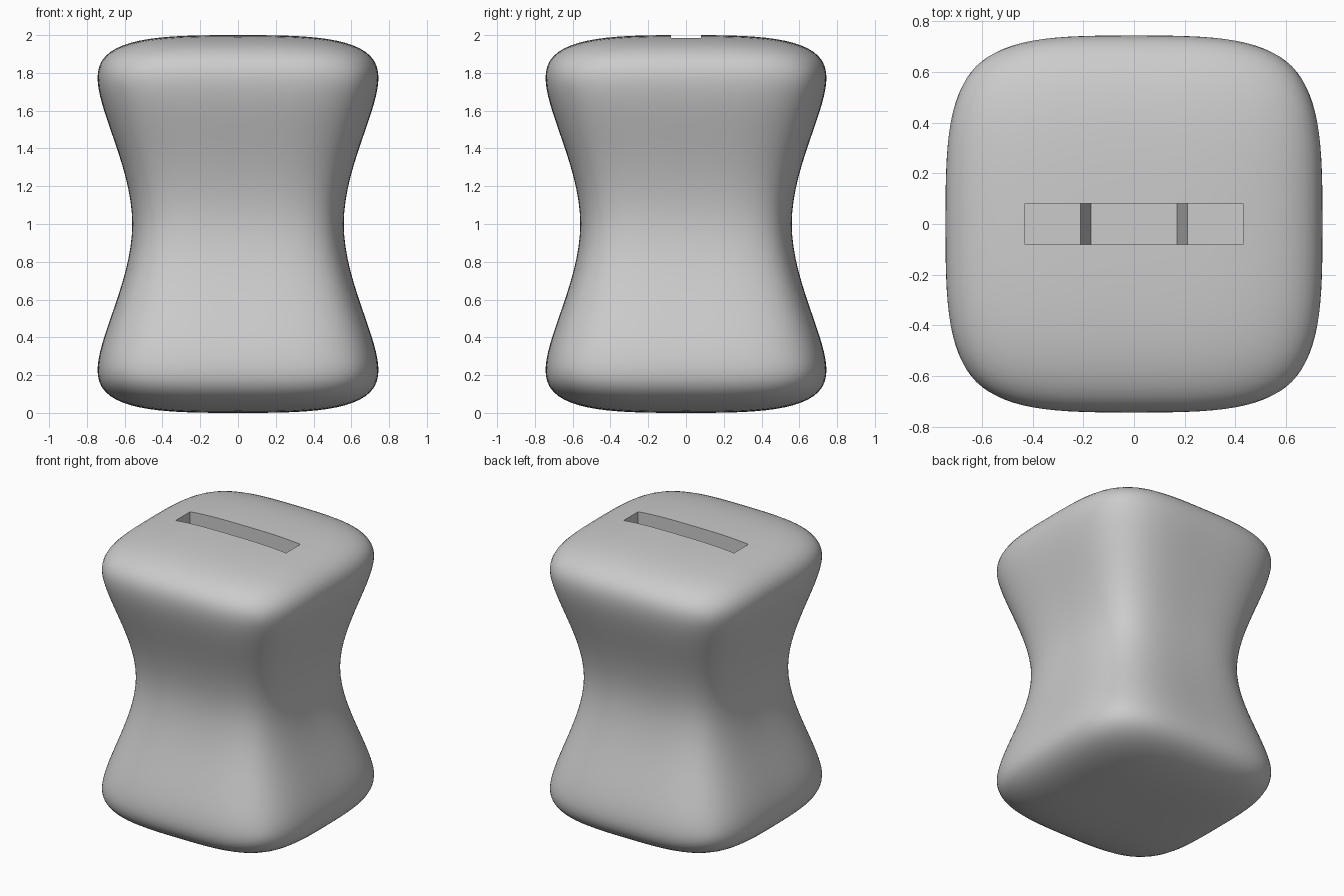
import bpy, bmesh

old = bpy.data.objects.get("Cube")
if old:
    bpy.data.objects.remove(old, do_unlink=True)

HALF = 1.02    # cage half width at the top and bottom
WAIST = 0.33   # cage half width at the middle ring

grey = bpy.data.materials.new("light_grey")
grey.use_nodes = True
colour = (0.6, 0.6, 0.6, 1)
grey.diffuse_color = colour
grey.node_tree.nodes["Principled BSDF"].inputs["Base Color"].default_value = colour


def add_object(name, bm):
    bmesh.ops.recalc_face_normals(bm, faces=bm.faces)
    mesh = bpy.data.meshes.new(name)
    bm.to_mesh(mesh)
    bm.free()
    mesh.materials.append(grey)
    obj = bpy.data.objects.new(name, mesh)
    bpy.context.collection.objects.link(obj)
    return obj


# Seat body: a block pinched at its middle ring, then rounded
bm = bmesh.new()
bmesh.ops.create_cube(bm, size=2)
bmesh.ops.subdivide_edges(bm, edges=bm.edges[:], cuts=1, use_grid_fill=True)
for v in bm.verts:
    width = WAIST if abs(v.co.z) < 0.5 else HALF
    v.co.x *= width
    v.co.y *= width
    v.co.z += 1
body = add_object("stool_body", bm)

# Handle slot: a stepped profile, shallow at both ends and deeper in the middle
half_profile = [(0.17, 1.55), (0.21, 1.8), (0.43, 1.8), (0.43, 2.2)]
profile = half_profile + [(-x, z) for x, z in reversed(half_profile)]
bm = bmesh.new()
face = bm.faces.new([bm.verts.new((x, -0.08, z)) for x, z in profile])
side = bmesh.ops.extrude_face_region(bm, geom=[face])["geom"]
bmesh.ops.translate(bm, vec=(0, 0.16, 0),
                    verts=[g for g in side if isinstance(g, bmesh.types.BMVert)])
cutter = add_object("handle_slot_cutter", bm)
cutter.hide_render = True

# Round the body, cut the slot and smooth the shading
subsurf = body.modifiers.new("rounding", 'SUBSURF')
subsurf.levels = subsurf.render_levels = 4
cut = body.modifiers.new("slot", 'BOOLEAN')
cut.object = cutter
cut.operation = 'DIFFERENCE'
cut.solver = 'EXACT'
bpy.ops.object.select_all(action='DESELECT')
body.select_set(True)
bpy.context.view_layer.objects.active = body
for name in [m.name for m in body.modifiers]:
    bpy.ops.object.modifier_apply(modifier=name)
bpy.ops.object.shade_smooth_by_angle(angle=0.6)
bpy.data.objects.remove(cutter, do_unlink=True)
